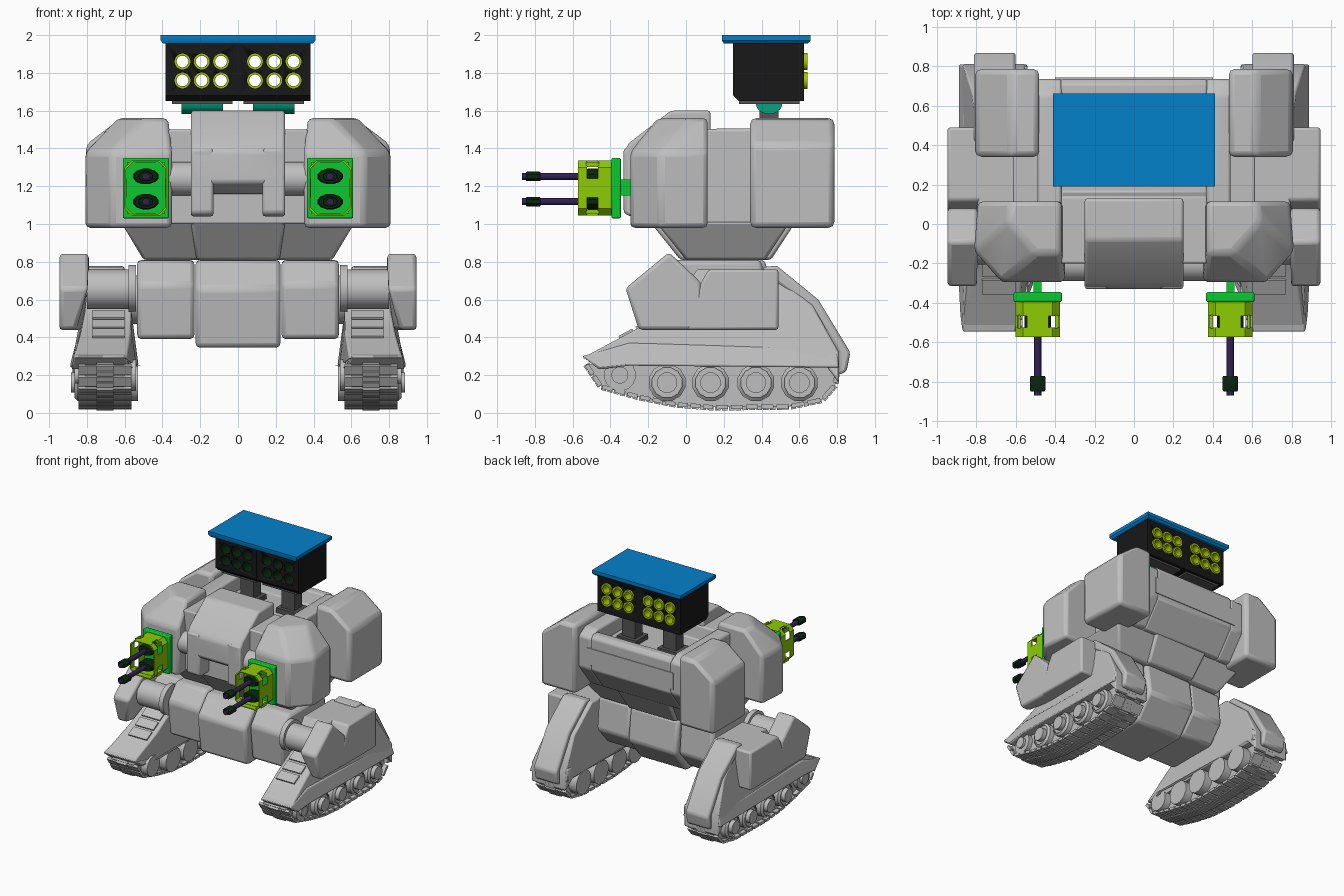
import bpy, bmesh, math
from mathutils import Vector, Matrix

if "Cube" in bpy.data.objects:
    bpy.data.objects.remove(bpy.data.objects["Cube"])


def material(name, r, g, b):
    m = bpy.data.materials.new(name)
    m.use_nodes = True
    m.diffuse_color = (r, g, b, 1)
    node = next(n for n in m.node_tree.nodes if n.type == 'BSDF_PRINCIPLED')
    node.inputs["Base Color"].default_value = (r, g, b, 1)
    return m


GREY = material("light grey", .52, .52, .52)
DARK = material("dark grey", .09, .09, .09)
BLACK = material("black", .009, .009, .009)
BLUE = material("blue", .001, .22, .6)
YELLOW = material("yellow green", .38, .55, .002)
LIME = material("lime", .27, .6, .001)
GREEN = material("green", .003, .58, .03)
TEAL = material("teal", .002, .35, .2)
MUZZLE = material("green black", .003, .018, .005)
PURPLE = material("dark purple", .03, .015, .085)


def finish(bm, name, mat, bevel=0, pair=False):
    """Turn a bmesh into an object, optionally bevelled and mirrored over x."""
    bmesh.ops.recalc_face_normals(bm, faces=bm.faces)
    me = bpy.data.meshes.new(name)
    bm.to_mesh(me)
    bm.free()
    me.materials.append(mat)
    ob = bpy.data.objects.new(name, me)
    bpy.context.collection.objects.link(ob)
    bpy.context.view_layer.objects.active = ob
    bpy.ops.object.select_all(action='DESELECT')
    ob.select_set(True)
    bpy.ops.object.shade_smooth_by_angle(angle=math.radians(35))
    if bevel:
        b = ob.modifiers.new("soft edges", 'BEVEL')
        b.width, b.segments, b.limit_method = bevel, 2, 'ANGLE'
    if pair:
        ob.modifiers.new("other side", 'MIRROR')
    return ob


def add_loops(bm, loops, close=False):
    """Skin matching loops of points; cap the ends unless closed."""
    rows = [[bm.verts.new(p) for p in loop] for loop in loops]
    n = len(rows[0])
    for a, b in zip(rows, rows[1:] + (rows[:1] if close else [])):
        for i in range(n):
            bm.faces.new((a[i], a[(i + 1) % n], b[(i + 1) % n], b[i]))
    if not close:
        bm.faces.new(rows[0])
        bm.faces.new(rows[-1])


def stack(name, mat, levels, bevel=0, pair=False, corner=(0, 0), rear=0):
    """Rectangles (z, x0, x1, y0, y1) skinned upward; outer front corner cut, outer rear drawn in."""
    bm, (cx, cy) = bmesh.new(), corner
    loops = []
    for z, a, b, c, d in levels:
        front = [(b - cx, c, z), (b, c + cy, z)] if cx else [(b, c, z)]
        loops.append([(a, c, z), *front, (b - rear, d, z), (a, d, z)])
    add_loops(bm, loops)
    return finish(bm, name, mat, bevel, pair)


def box(name, mat, x, y, z, bevel=0, pair=False):
    return stack(name, mat, [(z[0], *x, *y), (z[1], *x, *y)], bevel, pair)


def prism(name, mat, pts, x0, x1, bevel=0, pair=False):
    """Side outline (y, z) or (y, z, x0, x1) spanning x."""
    bm = bmesh.new()
    full = [p if len(p) == 4 else (*p, x0, x1) for p in pts]
    add_loops(bm, [[(p[2], p[0], p[1]) for p in full], [(p[3], p[0], p[1]) for p in full]])
    return finish(bm, name, mat, bevel, pair)


def lathe(name, mat, prof, centres, axis, n=20, sz=1, closed=False, pair=True):
    """Spin (radius, distance) about the x or y axis through each centre."""
    bm = bmesh.new()
    for c in map(Vector, centres):
        loops = []
        for r, t in prof:
            ring = []
            for i in range(n):
                a = math.tau * (i + .5) / n
                u, v = r * math.cos(a), r * math.sin(a) * sz
                ring.append(c + (Vector((t, u, v)) if axis == 'x' else Vector((u, t, v))))
            loops.append(ring)
        add_loops(bm, loops, closed)
    return finish(bm, name, mat, 0, pair)


def tube(r, inner, t0, t1):
    return [(r, t0), (r, t1), (inner, t1), (inner, t0)]


# Torso, with a sunken deck between two side walls
prism("torso_core", GREY, [(-.2, 1), (-.2, 1.5), (.14, 1.5), (.16, 1.39), (.61, 1.39), (.65, 1.49), (.71, 1.49),
                           (.735, 1.46), (.735, 1.2), (.58, 1)], -.37, .37, .01)
prism("torso_side", GREY, [(-.2, 1), (-.2, 1.5), (.65, 1.51), (.735, 1.46), (.735, 1.2), (.58, 1)], .365, .49, .015, True)
prism("back_panel", GREY, [(.732, 1.24), (.732, 1.38), (.742, 1.38), (.742, 1.24)], -.4, .4)
prism("chest_hood", GREY, [(.13, 1.15), (.13, 1.6), (-.08, 1.6), (-.3, 1.43), (-.33, 1.38), (-.33, 1.22), (-.24, 1.16)],
      -.25, .25, .015)
prism("chest_cheek", GREY, [(-.1, 1.04), (-.1, 1.4), (-.33, 1.4), (-.33, 1.06), (-.3, 1.04)], .13, .25, .015, True)
box("chest_slot", DARK, (-.125, .125), (-.245, -.238), (1.165, 1.22))
stack("waist", GREY, [(.81, -.5, .5, 0, .42), (1.01, -.62, .62, -.16, .55)], .015)
stack("waist_front", GREY, [(.81, -.22, .22, -.03, .45), (1.01, -.25, .25, -.19, .58)], .015)
stack("front_shoulder", GREY, [(.98, .35, .81, -.295, .115), (1.38, .35, .81, -.295, .115),
                               (1.56, .37, .64, -.15, .115)], .025, True, (.14, .16), .02)
stack("rear_shoulder", GREY, [(.98, .48, .805, .34, .785), (1.42, .48, .805, .34, .785),
                              (1.56, .48, .62, .34, .785)], .03, True)
lathe("shoulder_piston", GREY, [(.09, .2), (.09, .4)], [(0, -.2, 1.24)], 'x')

# Pelvis
prism("pelvis", GREY, [(-.1, .81), (-.23, .66), (-.19, .345), (.3, .345), (.46, .54), (.42, .81)], -.225, .225, .025)
prism("hip", GREY, [(-.07, .81), (-.18, .68), (-.15, .39), (.3, .39), (.43, .54), (.4, .81)], .23, .535, .025, True)
lathe("hip_axle", GREY, [(.13, .5), (.13, .6)], [(0, .2, .6)], 'x')

# Rocket rack
pod = stack("rocket_pod", BLACK, [(1.65, .001, .385, .28, .625), (1.68, .001, .385, .25, .625),
                                  (1.96, .001, .385, .25, .625)])
cells = [(x, 0, z) for x in (.09, .192, .294) for z in (1.76, 1.86)]
cutter = lathe("rocket_cell_cutter", BLACK, [(.044, .1), (.044, .8)], cells, 'y', pair=False)
cutter.hide_render = True
cutter.hide_set(True)
cut = pod.modifiers.new("cells", 'BOOLEAN')
cut.operation, cut.object = 'DIFFERENCE', cutter
pod.modifiers.new("other side", 'MIRROR')
lathe("cell_liner", MUZZLE, tube(.0445, .042, .255, .44), cells, 'y', closed=True)
lathe("rocket_tube", YELLOW, tube(.0465, .031, .44, .642), cells, 'y', closed=True)
stack("rack_lid", BLUE, [(1.955, -.395, .395, .2, .645), (1.972, -.41, .41, .19, .66), (2, -.41, .41, .19, .66)])
box("rack_plate", DARK, (.03, .35), (.28, .6), (1.635, 1.655), 0, True)
prism("rack_cradle", TEAL, [(.44 + .07 * math.cos(a), 1.637 + .055 * math.sin(a))
                            for a in [math.pi * (1 + i / 10) for i in range(11)]], .08, .3, 0, True)
box("rack_post", DARK, (.13, .25), (.39, .49), (1.38, 1.6), 0, True)
box("rack_foot", DARK, (.1, .28), (.36, .52), (1.385, 1.43), 0, True)

# Twin guns
GX, GZ = .488, 1.19
box("gun_plate", GREEN, (.365, .61), (-.395, -.345), (1.03, 1.35), .008, True)
box("gun_stem", GREEN, (GX - .02, GX + .02), (-.35, -.28), (1.15, 1.235), 0, True)


def drum_ring(w, h, y, c=.037):
    """Rectangle with cut corners around the gun centre."""
    corner = [(w, h - c), (w - c, h)]
    pts = corner + [(-u, v) for u, v in corner[::-1]]
    pts += [(-u, -v) for u, v in pts]
    return [(GX + u, y, GZ + v) for u, v in pts]


for label, t0, t1 in (("front", -.573, -.525), ("rear", -.465, -.39)):
    bm = bmesh.new()
    add_loops(bm, [drum_ring(.1125, .145, t0), drum_ring(.1125, .145, t1),
                   drum_ring(.105, .1375, t1), drum_ring(.105, .1375, t0)], True)
    finish(bm, "gun_drum_" + label, LIME, 0, True)
for label, s in (("inner", -1), ("outer", 1)):
    x, z, zc = GX + s * .107, GZ + s * .14, GX + s * .094
    box("gun_drum_side_" + label, LIME, (x - .005, x + .005), (-.53, -.46), (GZ - .05, GZ + .05), 0, True)
    box("gun_drum_rail_" + label, LIME, (GX - .055, GX + .055), (-.53, -.46), (z - .005, z + .005), 0, True)
    for end, t in (("low", -.125), ("high", .125)):
        box(f"gun_drum_corner_{label}_{end}", LIME, (zc - .006, zc + .006), (-.53, -.46),
            (GZ + t - .012, GZ + t + .012), 0, True)
barrels = [(GX, 0, z) for z in (1.118, 1.252)]
lathe("gun_barrel", PURPLE, [(.019, -.868), (.019, -.39)], barrels, 'y', 12)
lathe("gun_muzzle", MUZZLE, [(.038, -.848), (.042, -.84), (.042, -.776), (.038, -.77)], barrels, 'y', 8, .65)
lathe("gun_breech", MUZZLE, [(.06, -.54), (.07, -.52), (.07, -.46), (.06, -.45)], barrels, 'y', 12, .6)

# Legs
foot = [(-.55, .29, .59, .87), (-.27, .44, .565, .83), (-.08, .55, .565, .81), (.06, .76, .565, .79),
        (.44, .76, .565, .79), (.67, .57, .57, .82), (.81, .32, .55, .87), (.81, .16, .55, .87),
        (.74, .25, .53, .88), (-.3, .25, .53, .88)]
prism("leg_body", GREY, foot, 0, 0, .01, True)
prism("leg_skirt", GREY, [(-.55, .3, .6, .87), (-.3, .37, .56, .86), (.8, .34, .54, .86), (.81, .24, .54, .89),
                          (-.3, .25, .52, .89), (-.46, .23, .57, .88)], 0, 0, .01, True)
prism("rear_fender", GREY, [(.4, .77), (.48, .78), (.7, .6), (.87, .32), (.85, .22), (.81, .2), (.81, .32),
                            (.66, .56), (.44, .72)], .6, .81, .015, True)
prism("leg_armour", GREY, [(.08, .69), (.12, .76), (.49, .76), (.49, .44), (0, .44)], .72, .945, .015, True)
prism("leg_armour_front", GREY, [(-.32, .66), (-.09, .85), (.08, .69), (.1, .44), (-.25, .44, .86, .945)],
      .79, .945, .02, True)
lathe("knee_drum", GREY, [(.105, .56), (.105, .8)], [(0, -.1, .655)], 'x', 24)
lathe("knee_collar", GREY, [(.125, .54), (.125, .58)], [(0, -.1, .66)], 'x', 24)


def strip(name, path, x, step, thick):
    """Small plates laid at even steps along a (y, z) path."""
    bm = bmesh.new()
    for a, b in zip(path, path[1:]):
        a, b = Vector((0, *a)), Vector((0, *b))
        n = max(1, round((b - a).length / step))
        turn = Matrix.Rotation(math.atan2(b.z - a.z, b.y - a.y), 4, 'X')
        for i in range(n):
            c = a.lerp(b, (i + .5) / n) + Vector(((x[0] + x[1]) / 2, 0, 0))
            size = Matrix.Diagonal((x[1] - x[0], (b - a).length / n * .8, thick, 1))
            bmesh.ops.create_cube(bm, size=1, matrix=Matrix.Translation(c) @ turn @ size)
    return finish(bm, name, GREY, 0, True)


strip("foot_step", [(-.36, .391), (-.27, .44), (-.1, .538)], (.6, .77), .08, .025)

# Tracks
track = [(-.53, .26), (-.45, .14), (-.25, .085), (-.05, .045), (.15, .03), (.55, .035), (.72, .07), (.79, .15), (.8, .26)]
prism("track_core", GREY, track, .6, .81, 0, True)
strip("track_shoe", track, (.565, .845), .075, .022)
strip("track_guide", track, (.66, .75), .0375, .036)
wheels = [(0, y, .16) for y in (-.1, .13, .37, .6)]
lathe("road_wheel", GREY, [(.1, .53), (.1, .85), (.082, .865), (.082, .85), (.055, .85), (.055, .885)], wheels, 'x', 12)
lathe("front_idler", GREY, [(.085, .54), (.085, .845), (.045, .845), (.045, .865)], [(0, -.35, .2)], 'x', 16)
